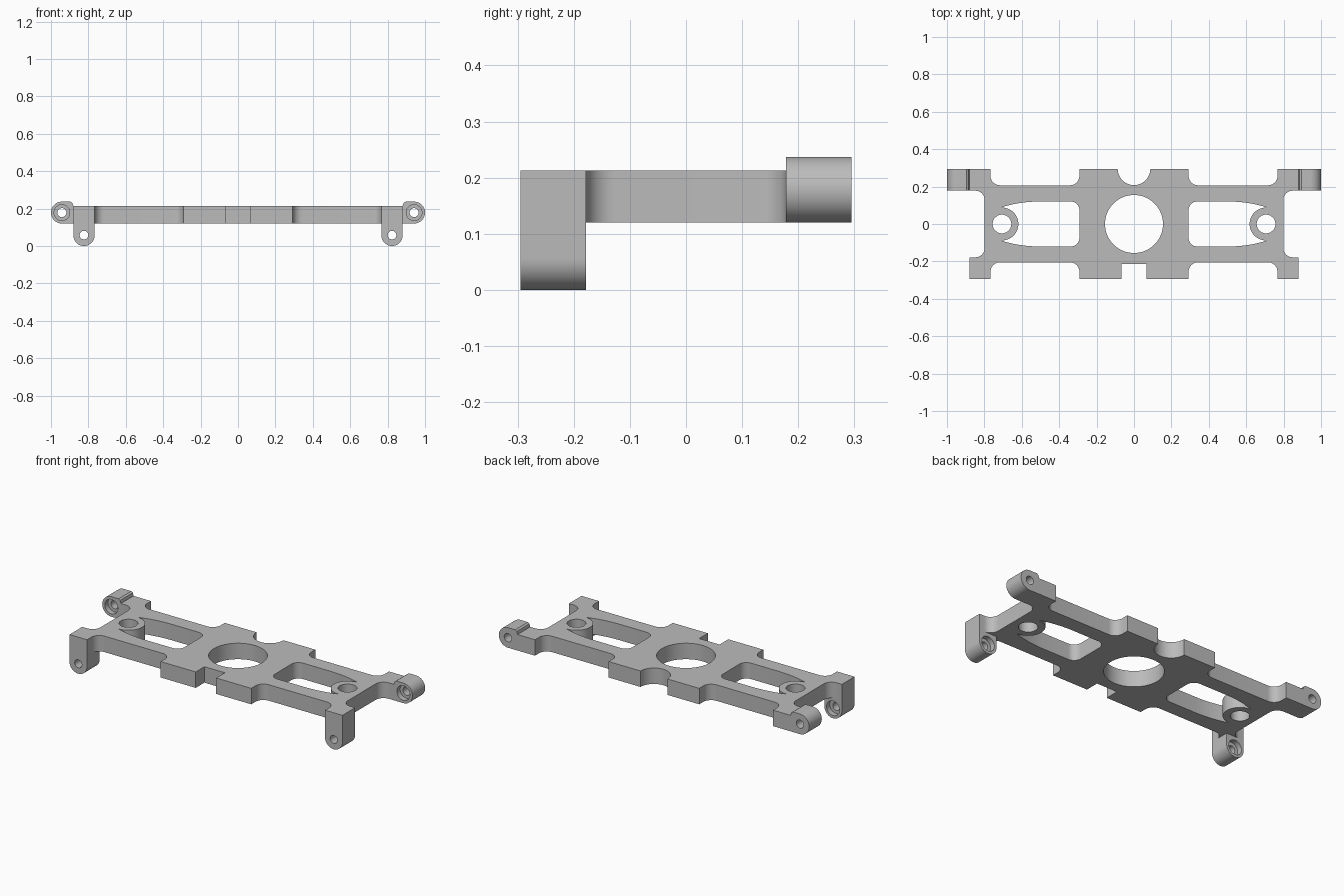
import bpy
import math
from mathutils import Matrix, Vector

if "Cube" in bpy.data.objects:
    bpy.data.objects.remove(bpy.data.objects["Cube"], do_unlink=True)

grey = bpy.data.materials.new("plain grey")
grey.use_nodes = True
COLOUR = (0.5, 0.5, 0.5, 1)
grey.diffuse_color = COLOUR
grey.node_tree.nodes["Principled BSDF"].inputs["Base Color"].default_value = COLOUR

BOTTOM, TOP = 0.12, 0.213      # plate heights
END, INNER = 0.295, 0.178      # depth range of legs and lugs


def arc(cx, cy, r, start, stop, steps=24):
    """Points along an arc, angles in degrees."""
    angles = [math.radians(start + (stop - start) * i / steps) for i in range(steps + 1)]
    return [(cx + r * math.cos(a), cy + r * math.sin(a)) for a in angles]


def circle(cx, cy, r, steps=48):
    return arc(cx, cy, r, 0, 360, steps)[:-1]


def rounded(points, steps=10):
    """Closed outline; a third value on a point is its fillet radius."""
    out = []
    for i, p in enumerate(points):
        here = Vector(p[:2])
        if len(p) < 3:
            out.append(tuple(here))
            continue
        a = (Vector(points[i - 1][:2]) - here).normalized()
        b = (Vector(points[(i + 1) % len(points)][:2]) - here).normalized()
        r = p[2]
        # square corners: the arc centre lies r along both edges
        centre = here + (a + b) * r
        for k in range(steps + 1):
            t = k / steps * math.pi / 2
            out.append(tuple(centre - b * r * math.cos(t) - a * r * math.sin(t)))
    return out


def slab(name, loops, low, high, upright=False):
    """Fill outlines with holes and extrude along z, or along y if upright."""
    curve = bpy.data.curves.new(name, "CURVE")
    curve.dimensions = "2D"
    curve.fill_mode = "BOTH"
    curve.extrude = (high - low) / 2
    for loop in loops:
        spline = curve.splines.new("POLY")
        spline.points.add(len(loop) - 1)
        for point, (x, y) in zip(spline.points, loop):
            point.co = (x, y, 0, 1)
        spline.use_cyclic_u = True
    obj = bpy.data.objects.new(name, curve)
    bpy.context.collection.objects.link(obj)
    activate(obj)
    bpy.ops.object.convert(target="MESH")
    obj = bpy.context.object
    middle = (low + high) / 2
    if upright:
        obj.data.transform(Matrix.Translation((0, middle, 0)) @ Matrix.Rotation(math.pi / 2, 4, "X"))
    else:
        obj.data.transform(Matrix.Translation((0, 0, middle)))
    bpy.ops.object.mode_set(mode="EDIT")
    bpy.ops.mesh.select_all(action="SELECT")
    bpy.ops.mesh.remove_doubles(threshold=0.00005)
    bpy.ops.mesh.normals_make_consistent(inside=False)
    bpy.ops.object.mode_set(mode="OBJECT")
    obj.data.materials.clear()
    obj.data.materials.append(grey)
    return obj


def activate(obj):
    bpy.ops.object.select_all(action="DESELECT")
    bpy.context.view_layer.objects.active = obj
    obj.select_set(True)


def counterbore(obj, x, y, z):
    """Sink a wide shallow seat around a pivot hole."""
    cutter = slab("seat_cutter", [circle(x, z, 0.042)], y - 0.03, y + 0.03, upright=True)
    cutter.hide_render = True
    activate(obj)
    mod = obj.modifiers.new("seat", "BOOLEAN")
    mod.operation = "DIFFERENCE"
    mod.solver = "EXACT"
    mod.object = cutter
    bpy.ops.object.modifier_apply(modifier=mod.name)
    bpy.data.objects.remove(cutter, do_unlink=True)


def smooth(obj):
    activate(obj)
    bpy.ops.object.shade_smooth_by_angle(angle=math.radians(30))


def mirror(points):
    return [(-p[0],) + tuple(p[1:]) for p in reversed(points)]


# Plate outline, left half from front notch to back notch
F = 0.05
half = [(0.066, -0.215), (0.066, -END), (0.292, -END), (0.292, -0.205, F),
        (0.767, -0.205, F), (0.767, -END), (0.88, -END), (0.88, -INNER),
        (0.798, -INNER, F), (0.798, INNER, F), (0.88, INNER), (0.88, END),
        (0.767, END), (0.767, 0.207, F), (0.292, 0.207, F), (0.292, END)]
notch = arc(0, END, 0.087, 0, -180, 32)
outline = rounded(half + notch + mirror(half))

# Window that wraps around the screw boss
BOSS = 0.706
taper = [(0.51 + (BOSS - 0.51) * t / 10, 0.12 - 0.03 * (t / 10) ** 2) for t in range(11)]
lower = [(x, -y) for x, y in taper]
window = rounded([(0.292, 0.12, 0.045), (0.292, -0.12, 0.045)] + lower
                 + arc(BOSS, 0, 0.088, 270, 90, 32) + taper[::-1])

loops = [outline, circle(0, 0, 0.155, 72)]
for side in (1, -1):
    loops.append([(side * x, y) for x, y in window])
    loops.append(circle(side * BOSS, 0, 0.05))
smooth(slab("plate", loops, BOTTOM, TOP))

# Front legs and back lugs with pivot holes
LEG_X, LEG_R, LUG_X, LUG_Z, LUG_R = 0.8235, 0.0565, 0.9415, 0.1785, 0.0585
leg = [(LEG_X + LEG_R, BOTTOM), (LEG_X - LEG_R, BOTTOM)] + arc(LEG_X, LEG_R, LEG_R, 180, 360)
lug = ([(0.88, BOTTOM)] + arc(LUG_X, LUG_Z, LUG_R, -90, 90)
       + [(0.895, LUG_Z + LUG_R), (0.885, 0.23), (0.88, TOP)])
for side, word in ((1, "left"), (-1, "right")):
    def flip(loop):
        return [(side * x, z) for x, z in loop]
    part = slab("front_leg_" + word, [flip(leg), circle(side * LEG_X, 0.058, 0.023)],
                -END, -INNER, upright=True)
    counterbore(part, side * LEG_X, -INNER, 0.058)
    smooth(part)
    part = slab("back_lug_" + word, [flip(lug), circle(side * LUG_X, LUG_Z, 0.024)],
                INNER, END, upright=True)
    counterbore(part, side * LUG_X, INNER, LUG_Z)
    smooth(part)
